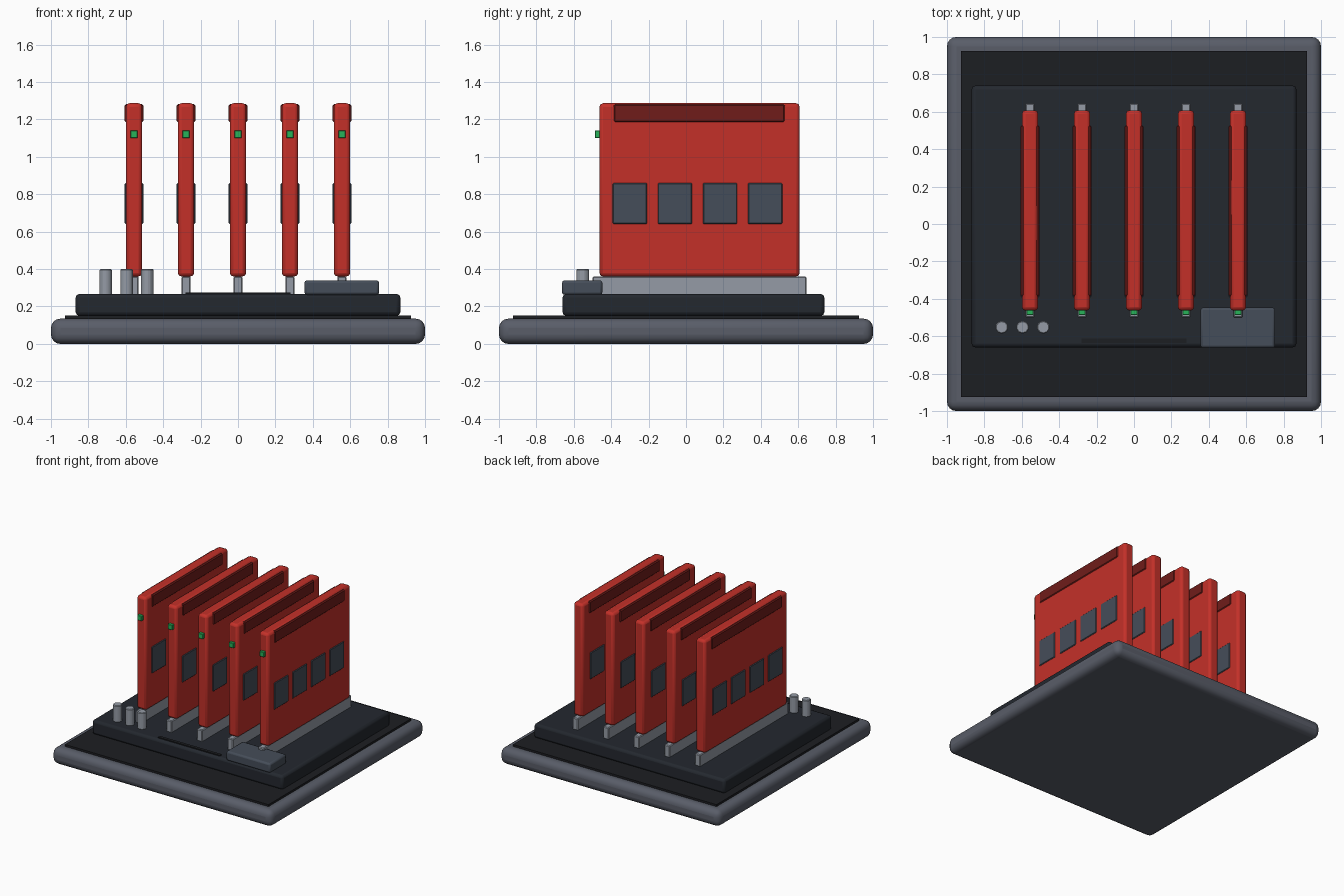
import bpy, math

if "Cube" in bpy.data.objects:
    bpy.data.objects.remove(bpy.data.objects["Cube"])


def material(name, rgb):
    m = bpy.data.materials.new(name)
    m.diffuse_color = (*rgb, 1)
    m.use_nodes = True
    m.node_tree.nodes["Principled BSDF"].inputs["Base Color"].default_value = m.diffuse_color
    return m


SLATE = material("slate", (0.10, 0.11, 0.14))
BLACK = material("black", (0.012, 0.013, 0.016))
BOARD = material("board_dark", (0.017, 0.021, 0.028))
RED = material("red", (0.55, 0.03, 0.022))
DARK_RED = material("dark_red", (0.16, 0.012, 0.01))
CHIP = material("chip_slate", (0.06, 0.075, 0.10))
METAL = material("metal", (0.30, 0.33, 0.38))
GREEN = material("green", (0.02, 0.45, 0.10))


def finish(ob, name, mat, bevel, segments):
    ob.name = name
    ob.data.materials.append(mat)
    if bevel:
        mod = ob.modifiers.new("bevel", "BEVEL")
        mod.width = bevel
        mod.segments = segments
        mod.limit_method = "ANGLE"
    if segments > 1:
        bpy.ops.object.shade_smooth_by_angle(angle=math.radians(35))
    return ob


def box(name, x, y, z, mat, bevel=0.0, segments=1):
    """Box from (min, max) ranges on each axis."""
    bpy.ops.mesh.primitive_cube_add(size=1, location=[sum(r) / 2 for r in (x, y, z)])
    ob = bpy.context.object
    ob.scale = [r[1] - r[0] for r in (x, y, z)]
    bpy.ops.object.transform_apply(location=False, rotation=False, scale=True)
    return finish(ob, name, mat, bevel, segments)


# Stepped base
box("base_slab", (-1, 1), (-1, 1), (0, 0.135), SLATE, 0.05, 4)
box("base_inlay", (-0.925, 0.925), (-0.925, 0.925), (0.125, 0.152), BLACK)
box("main_board", (-0.868, 0.868), (-0.66, 0.74), (0.15, 0.267), BOARD, 0.02, 2)

# Row of upright cards in their sockets
for i in range(5):
    cx = (i - 2) * 0.278
    n = i + 1
    box(f"socket_{n}", (cx - 0.025, cx + 0.025), (-0.5, 0.645), (0.26, 0.36), METAL, 0.006)
    box(f"card_{n}", (cx - 0.044, cx + 0.044), (-0.463, 0.608), (0.36, 1.287), RED, 0.02, 2)
    box(f"status_light_{n}", (cx - 0.02, cx + 0.02), (-0.487, -0.455), (1.1, 1.142), GREEN, 0.003)
    for s, side in ((-1, "left"), (1, "right")):
        # Grip band along the top edge and chips on both faces
        outer, inner = cx + s * 0.05, cx + s * 0.025
        xr = (min(outer, inner), max(outer, inner))
        box(f"grip_{n}_{side}", xr, (-0.387, 0.528), (1.185, 1.283), DARK_RED, 0.008)
        for k in range(4):
            cy = -0.3 + k * 0.241
            box(f"chip_{n}_{side}_{k + 1}", xr, (cy - 0.092, cy + 0.092),
                (0.641, 0.86), CHIP, 0.005)

# Three small posts at the front left
for i in range(3):
    bpy.ops.mesh.primitive_cylinder_add(vertices=10, radius=0.035, depth=0.14,
                                        location=(-0.707 + i * 0.111, -0.552, 0.33))
    finish(bpy.context.object, f"post_{i + 1}", METAL, 0.005, 1)

# Front connector block and slim strip
box("connector_block", (0.355, 0.755), (-0.663, -0.447), (0.262, 0.34), CHIP, 0.014, 2)
box("front_strip", (-0.28, 0.28), (-0.637, -0.612), (0.26, 0.275), BLACK)
